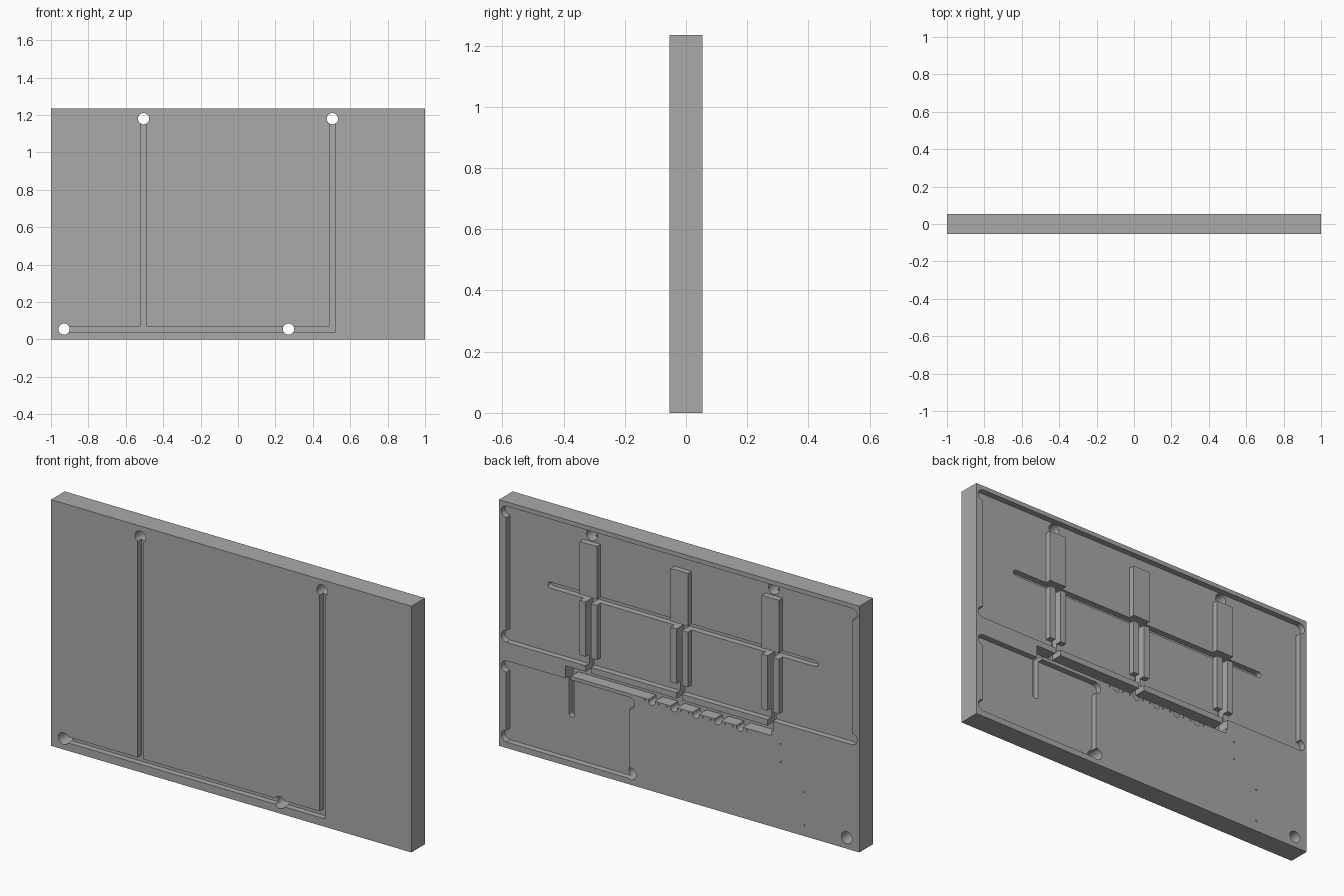
import bpy, bmesh, math

old = bpy.data.objects.get("Cube")
if old:
    bpy.data.objects.remove(old)

grey = bpy.data.materials.new("plain_grey")
grey.use_nodes = True
colour = (0.4, 0.4, 0.4, 1)
grey.diffuse_color = colour
grey.node_tree.nodes["Principled BSDF"].inputs["Base Color"].default_value = colour

HALF = 0.054            # half the plate thickness
FLOOR = HALF - 0.03     # pocket floor, seen from the back
DEEP = HALF - 0.06      # channel floor, seen from the back
OUT = HALF + 0.02       # cutters start outside the plate


def prism(name, points, y0, y1):
    """Extrude an outline of (x, z) points from y0 to y1."""
    bm = bmesh.new()
    face = bm.faces.new([bm.verts.new((x, y0, z)) for x, z in points])
    side = bmesh.ops.extrude_face_region(bm, geom=[face])
    new = [v for v in side["geom"] if isinstance(v, bmesh.types.BMVert)]
    bmesh.ops.translate(bm, verts=new, vec=(0, y1 - y0, 0))
    bmesh.ops.recalc_face_normals(bm, faces=bm.faces)
    mesh = bpy.data.meshes.new(name)
    bm.to_mesh(mesh)
    bm.free()
    mesh.materials.append(grey)
    obj = bpy.data.objects.new(name, mesh)
    bpy.context.collection.objects.link(obj)
    return obj


def box(name, x0, x1, z0, z1, y0, y1):
    return prism(name, [(x0, z0), (x1, z0), (x1, z1), (x0, z1)], y0, y1)


def disc(x, z, r, y0, y1, sides=24):
    turn = math.tau / sides
    ring = [(x + r * math.cos(i * turn), z + r * math.sin(i * turn)) for i in range(sides)]
    return prism("cutter", ring, y0, y1)


plate = box("plate", -1, 1, 0, 1.235, -HALF, HALF)


def cut(cutter):
    cutter.hide_render = True
    mod = plate.modifiers.new("cut", "BOOLEAN")
    mod.operation = "DIFFERENCE"
    mod.solver = "EXACT"
    mod.object = cutter
    bpy.context.view_layer.objects.active = plate
    bpy.ops.object.modifier_apply(modifier=mod.name)
    bpy.data.objects.remove(cutter)


def cut_box(x0, x1, z0, z1, y0=DEEP, y1=OUT):
    cut(box("cutter", x0, x1, z0, z1, y0, y1))


# Upper and lower pockets with relieved corners
cut_box(-0.96, 0.96, 0.53, 1.213, FLOOR)
for x in (-0.96, 0.96):
    for z in (0.559, 1.184):
        cut(disc(x, z, 0.028, FLOOR, OUT))
cut_box(0.275, 0.96, 0.03, 0.437, FLOOR)
for x, z in ((0.96, 0.059), (0.96, 0.408), (0.275, 0.408)):
    cut(disc(x, z, 0.028, FLOOR, OUT))

# Cross channel with round ends
cut_box(-0.735, 0.735, 0.85, 0.88)
for x in (-0.735, 0.735):
    cut(disc(x, 0.865, 0.015, DEEP, OUT))

# Manifold slot, drop channel and the three risers
cut_box(-0.512, 0.632, 0.455, 0.5)
cut_box(0.602, 0.632, 0.25, 0.48)
cut(disc(0.617, 0.25, 0.015, DEEP, OUT))
for x in (-0.505, 0, 0.505):
    cut_box(x - 0.015, x + 0.015, 0.48, 0.865)

# Small round notches under the slot, each between two pin holes
for i in range(5):
    x = 0.152 - 0.122 * i
    cut_box(x - 0.018, x + 0.018, 0.448, 0.475)
    cut(disc(x, 0.448, 0.018, DEEP, OUT, 16))
    for dx in (-0.04, 0.04):
        cut(disc(x + dx, 0.445, 0.004, FLOOR, OUT, 8))

# Loose pin holes
for x, z in ((-0.562, 0.426), (-0.562, 0.335), (-0.695, 0.22), (-0.695, 0.054)):
    cut(disc(x, z, 0.004, FLOOR, OUT, 8))

# Front channels
FRONT = -HALF + 0.03
cut_box(-0.93, 0.52, 0.04, 0.07, -OUT, FRONT)
for x in (-0.505, 0.505):
    cut_box(x - 0.015, x + 0.015, 0.04, 1.18, -OUT, FRONT)

# Through holes
for x, z in ((-0.93, 0.055), (0.27, 0.055), (-0.505, 1.18), (0.505, 1.18)):
    cut(disc(x, z, 0.03, -OUT, OUT, 32))

# Raised pads left standing in the upper pocket
for label, x in (("right", -0.505), ("middle", 0), ("left", 0.505)):
    box(label + "_upper_pad", x - 0.048, x + 0.048, 0.88, 1.145, FLOOR, HALF)
    box(label + "_lower_pad_a", x - 0.048, x - 0.015, 0.575, 0.85, FLOOR, HALF)
    box(label + "_lower_pad_b", x + 0.015, x + 0.048, 0.575, 0.85, FLOOR, HALF)

# Smooth hole walls, sharp edges
bpy.ops.object.select_all(action="DESELECT")
plate.select_set(True)
bpy.context.view_layer.objects.active = plate
bpy.ops.object.shade_smooth_by_angle(angle=math.radians(50))
